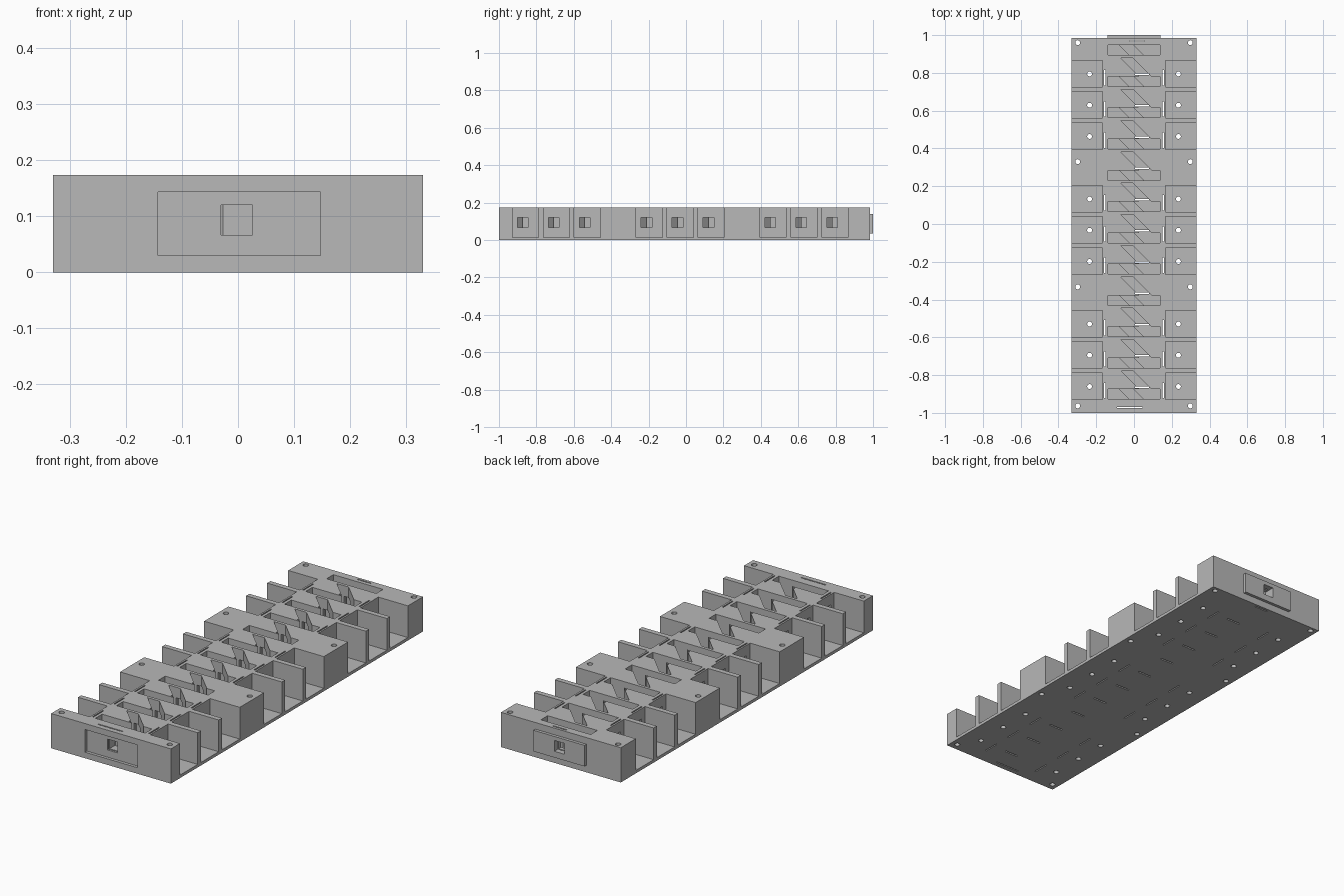
import bpy
import bmesh
import math

if "Cube" in bpy.data.objects:
    bpy.data.objects.remove(bpy.data.objects["Cube"], do_unlink=True)

grey = bpy.data.materials.new("plain grey")
grey.use_nodes = True
grey.diffuse_color = (0.48, 0.48, 0.48, 1)
grey.node_tree.nodes["Principled BSDF"].inputs["Base Color"].default_value = (0.48, 0.48, 0.48, 1)


def prism(bm, outline, z0, z1):
    """Vertical prism from an anticlockwise outline."""
    low = [bm.verts.new((x, y, z0)) for x, y in outline]
    high = [bm.verts.new((x, y, z1)) for x, y in outline]
    bm.faces.new(low[::-1])
    bm.faces.new(high)
    n = len(outline)
    for i in range(n):
        j = (i + 1) % n
        bm.faces.new((low[i], low[j], high[j], high[i]))


def box(bm, x0, x1, y0, y1, z0, z1):
    prism(bm, [(x0, y0), (x1, y0), (x1, y1), (x0, y1)], z0, z1)


def hole(bm, x, y, r=0.013):
    turns = [math.tau * k / 20 for k in range(20)]
    prism(bm, [(x + r * math.cos(a), y + r * math.sin(a)) for a in turns], -0.1, 0.3)


def slant(bm, left, right, y_top, y_low, z0, z1):
    """Prism running at 45 degrees, from its back edge towards front right."""
    d = y_top - y_low
    prism(bm, [(left + d, y_low), (right + d, y_low), (right, y_top), (left, y_top)], z0, z1)


def finish(bm, name):
    mesh = bpy.data.meshes.new(name)
    bm.to_mesh(mesh)
    bm.free()
    mesh.materials.append(grey)
    obj = bpy.data.objects.new(name, mesh)
    bpy.context.collection.objects.link(obj)
    return obj


TOP, OVER = 0.173, 0.3
stations = [0.92 - 0.1655 * i for i in range(12)]
bay_stations = [s for i, s in enumerate(stations) if i % 4]

# Main block with the raised locating pad on its back
bm = bmesh.new()
box(bm, -0.33, 0.33, -1, 0.985, 0, TOP)
body = finish(bm, "housing")
bm = bmesh.new()
box(bm, -0.14, 0.14, 0.975, 1, 0.035, 0.14)
pad = finish(bm, "back_pad")


def cut(bm, *targets):
    cutter = finish(bm, "cutter")
    cutter.hide_render = True
    for target in targets or (body,):
        mod = target.modifiers.new("cut", 'BOOLEAN')
        mod.operation = 'DIFFERENCE'
        mod.solver = 'EXACT'
        mod.object = cutter
        bpy.context.view_layer.objects.active = target
        bpy.ops.object.modifier_apply(modifier=mod.name)
    bpy.data.objects.remove(cutter, do_unlink=True)


# Open bays along both sides
bm = bmesh.new()
for s in bay_stations:
    y = s + 0.042
    box(bm, 0.167, 0.4, y - 0.07, y + 0.07, 0.015, OVER)
    box(bm, -0.4, -0.167, y - 0.07, y + 0.07, 0.015, OVER)
cut(bm)

# Cross slots and the recess in the front face
bm = bmesh.new()
for s in stations:
    box(bm, -0.137, 0.137, s - 0.0265, s + 0.0265, 0.03, OVER)
box(bm, -0.143, 0.147, -1.1, -0.985, 0.03, 0.143)
cut(bm)

# Slanted slots between the cross slots
bm = bmesh.new()
for a, b in zip(stations, stations[1:]):
    slant(bm, -0.07, -0.005, a - 0.042, b + 0.022, 0.028, OVER)
cut(bm)

# Long square channel on the centre line
bm = bmesh.new()
box(bm, -0.03, 0.026, -1.1, 1.1, 0.066, 0.12)
cut(bm, body, pad)

# Windows from the bays to the core
bm = bmesh.new()
for s in bay_stations:
    y = s + 0.0275
    box(bm, 0.05, 0.2, y - 0.0285, y + 0.0285, 0.067, 0.121)
    box(bm, -0.2, -0.08, y - 0.0285, y + 0.0285, 0.067, 0.121)
cut(bm)

# Screw holes and thin slits passing right through
bm = bmesh.new()
for side in (-1, 1):
    for y in (-0.963, -0.333, 0.33, 0.96):
        hole(bm, side * 0.298, y)
    for s in bay_stations:
        hole(bm, side * 0.235, s + 0.04)
        x = side * 0.155
        box(bm, x - 0.003, x + 0.003, s - 0.02, s + 0.06, -0.1, OVER)
for s in stations[1:]:
    box(bm, 0.005, 0.08, s + 0.033, s + 0.041, -0.1, OVER)
box(bm, -0.09, 0.045, -0.975, -0.969, -0.1, OVER)
box(bm, -0.02, 0.055, 0.966, 0.972, -0.1, OVER)
cut(bm)

# Slanted blocks standing inside the cross slots
bm = bmesh.new()
for s in stations:
    slant(bm, -0.08, 0, s + 0.0265, s - 0.0265, 0.03, 0.135)
finish(bm, "slanted_blocks")
